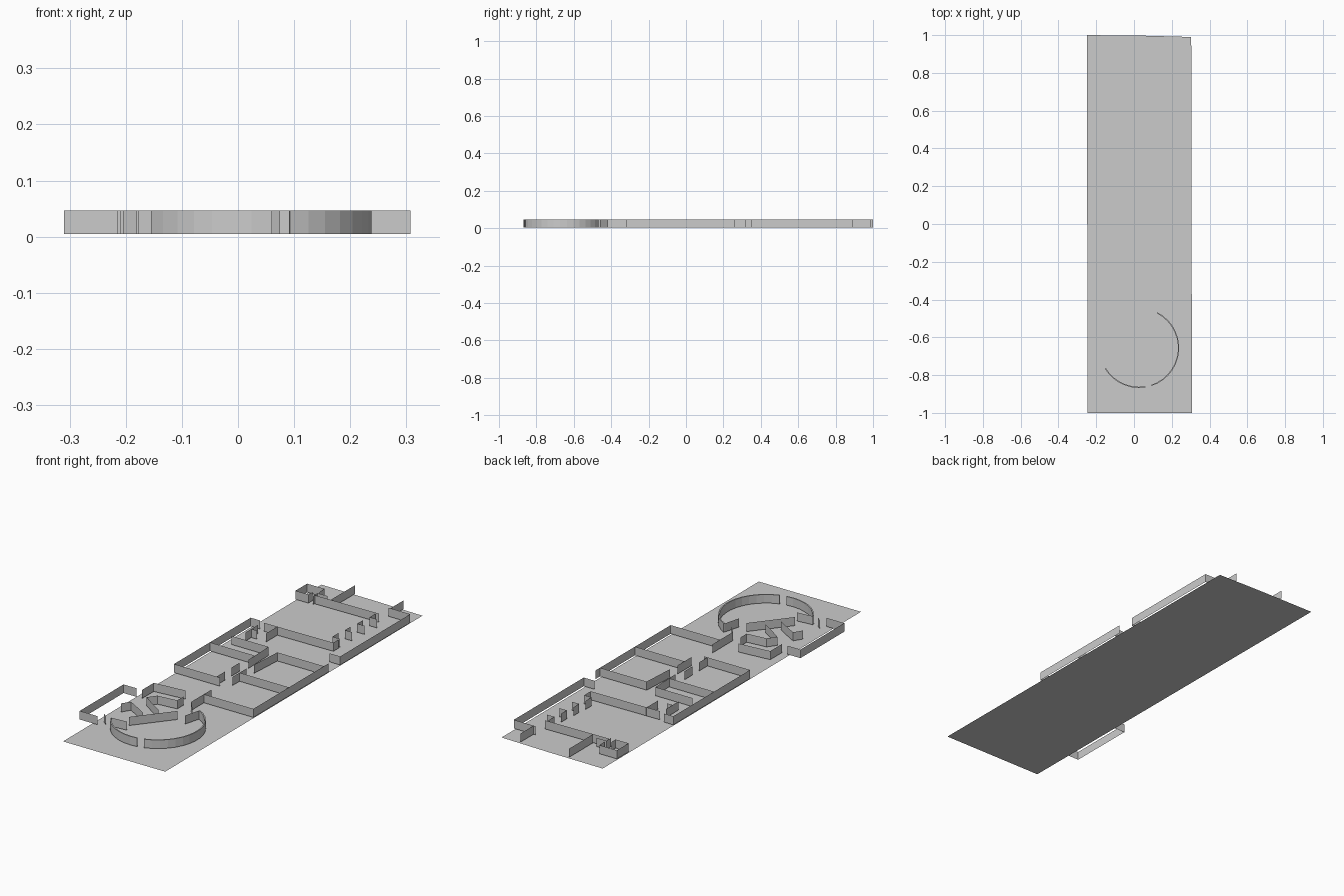
import bpy, bmesh, math

if "Cube" in bpy.data.objects:
    bpy.data.objects.remove(bpy.data.objects["Cube"])

Z0, Z1 = 0.005, 0.047   # bottom and top of every wall


def make_object(name, bm):
    mesh = bpy.data.meshes.new(name)
    bm.to_mesh(mesh)
    bm.free()
    obj = bpy.data.objects.new(name, mesh)
    bpy.context.collection.objects.link(obj)
    return obj


def walls(name, *paths):
    """Thin upright sheets that follow plan polylines."""
    bm = bmesh.new()
    for path in paths:
        low = [bm.verts.new((x, y, Z0)) for x, y in path]
        high = [bm.verts.new((x, y, Z1)) for x, y in path]
        for i in range(len(path) - 1):
            bm.faces.new((low[i], low[i + 1], high[i + 1], high[i]))
    return make_object(name, bm)


def arc_wall(name, cx, cy, r, thick, a0, a1, steps):
    """Curved wall with real thickness."""
    bm = bmesh.new()
    rings = []
    for i in range(steps + 1):
        a = math.radians(a0 + (a1 - a0) * i / steps)
        c, s = math.cos(a), math.sin(a)
        rings.append([bm.verts.new((cx + q * c, cy + q * s, z)) for q, z in
                      ((r, Z0), (r + thick, Z0), (r + thick, Z1), (r, Z1))])
    for a, b in zip(rings, rings[1:]):
        for k in range(4):
            bm.faces.new((a[k], a[(k + 1) % 4], b[(k + 1) % 4], b[k]))
    bm.faces.new(rings[0])
    bm.faces.new(rings[-1][::-1])
    bmesh.ops.recalc_face_normals(bm, faces=bm.faces)
    return make_object(name, bm)


# floor sheet
bm = bmesh.new()
bm.faces.new([bm.verts.new((x, y, 0)) for x, y in
              ((-.245, -1), (.307, -1), (.303, .99), (.05, .997), (-.25, 1))])
make_object("floor", bm)

# round room
arc_wall("round_wall_right", .027, -.656, .206, .006, 63, -72, 14)
arc_wall("round_wall_front", .027, -.656, .206, .006, -81, -149, 7)
walls("round_room_ends",
      [(.121, -.471), (.1, -.55)],
      [(-.155, -.757), (-.075, -.75)])

# slanted partitions inside the round room
walls("slanted_partitions",
      [(-.095, -.705), (.045, -.53)],
      [(-.03, -.57), (-.1, -.525), (-.15, -.49)],
      [(-.068, -.634), (-.125, -.60), (-.178, -.57)],
      [(-.205, -.61), (-.18, -.57)],
      [(-.15, -.49), (-.12, -.45)])

# side balcony
walls("balcony",
      [(-.215, -.778), (-.31, -.778), (-.31, -.44), (-.24, -.44)],
      [(-.205, -.74), (-.18, -.76)])

# entrance hall
walls("entrance_hall",
      [(-.21, -.44), (-.21, -.35), (-.05, -.335)],
      [(-.12, -.45), (-.02, -.44), (-.02, -.39)],
      [(.04, -.32), (.04, -.42), (.075, -.46)])

# rooms on the right
walls("right_rooms",
      [(.04, -.32), (.307, -.32), (.307, -.045), (.307, .225), (.055, .225)],
      [(.04, -.045), (.307, -.045)],
      [(.04, -.32), (.04, -.26)],
      [(.04, -.10), (.04, .01)],
      [(.045, .06), (.055, .225)])

# rooms on the left
walls("left_rooms",
      [(0, -.137), (-.25, -.137), (-.25, .14), (-.25, .455), (-.2, .455)],
      [(-.25, .14), (-.01, .14)],
      [(-.21, .25), (-.01, .25), (-.005, .09)],
      [(-.02, -.137), (-.02, -.07)],
      [(-.02, -.02), (-.02, .04)])

# small washroom beside the left rooms
walls("washroom",
      [(-.18, .315), (-.18, .41)],
      [(-.1, .36), (-.1, .45)],
      [(-.18, .36), (-.15, .36)])

# large room at the back
walls("back_room",
      [(-.17, .445), (.2, .45), (.2, .49)],
      [(-.15, .81), (.19, .815)],
      [(.307, .225), (.307, .26)],
      [(.25, .35), (.307, .35), (.307, .89), (.19, .89)])

# stepped closets along the right side of the large room
for i in range(4):
    y = .5 + .087 * i
    x = .16 + .006 * i
    walls(f"closet_{i + 1}", [(x + .04, y), (x, y), (x, y + .045)])

# back terrace dividers
walls("terrace_dividers",
      [(.2, .89), (.2, .99)],
      [(-.067, .815), (-.067, 1)])

# corner bathroom
walls("corner_bathroom",
      [(-.18, .80), (-.25, .80), (-.25, .89), (-.155, .89), (-.155, .85)],
      [(-.155, .80), (-.155, .835), (-.1, .835)],
      [(-.18, .80), (-.18, .83)])
